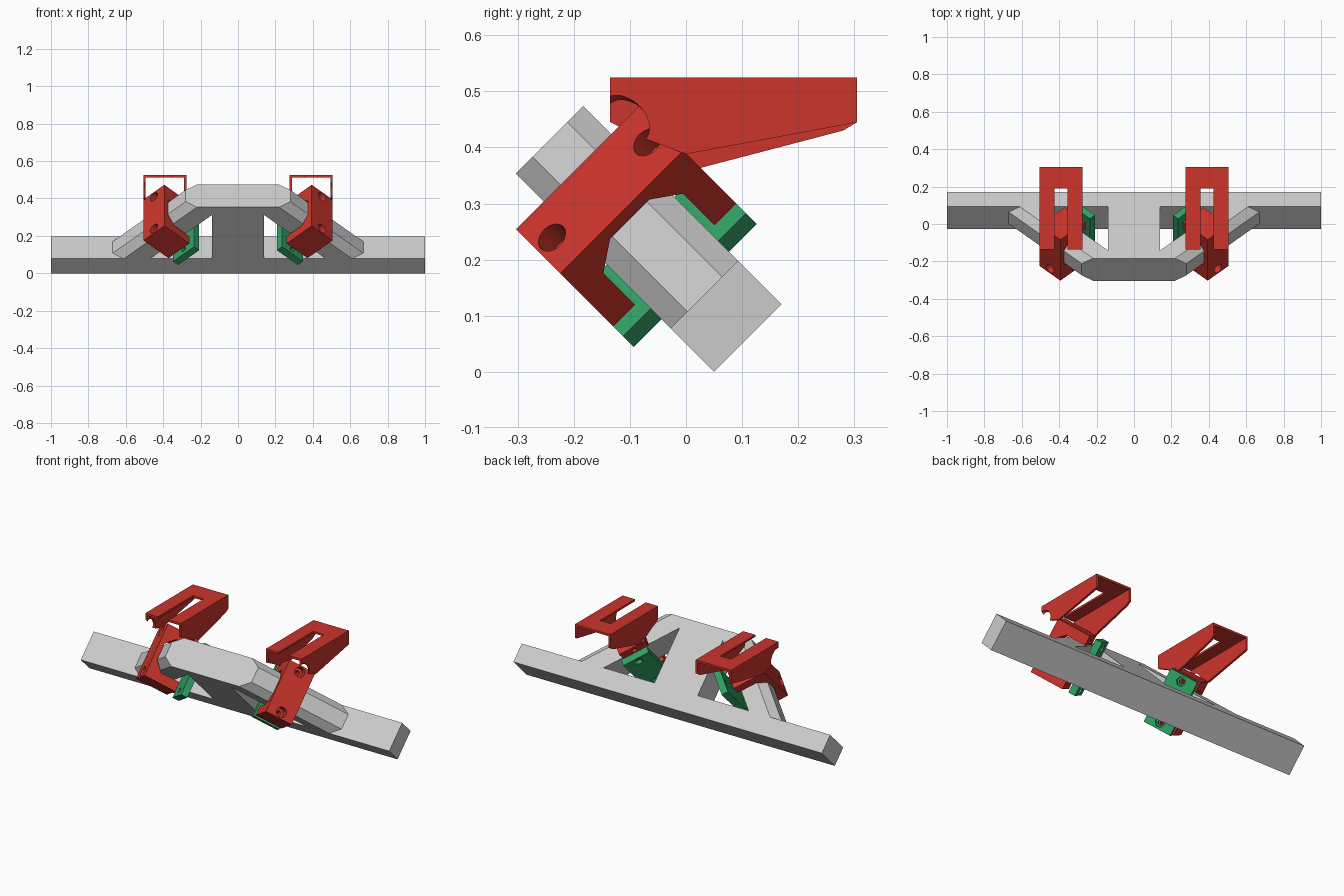
import bpy, bmesh, math
from mathutils import Vector, Matrix

if "Cube" in bpy.data.objects:
    bpy.data.objects.remove(bpy.data.objects["Cube"])

R2 = math.sqrt(0.5)

# Tilted working plane: x across, v up the slope, n through the thickness
def tilt(x, v, n):
    return Vector((x, 0.05 + R2 * (n - v), R2 * (v + n)))

def side(y, z, x):
    return Vector((x, y, z))

def flat(x, y, z):
    return Vector((x, y, z))

# Rectangle turned 45 degrees in the tilted plane (s = across strut, t = along)
def diamond(s0, s1, t0, t1):
    return [((s + t) / 2, (s - t) / 2) for s, t in
            ((s0, t0), (s1, t0), (s1, t1), (s0, t1))]

def rect(a0, a1, b0, b1):
    return [(a0, b0), (a1, b0), (a1, b1), (a0, b1)]

def finish(name, bm, colour=None):
    bmesh.ops.recalc_face_normals(bm, faces=bm.faces[:])
    me = bpy.data.meshes.new(name)
    bm.to_mesh(me)
    bm.free()
    ob = bpy.data.objects.new(name, me)
    bpy.context.collection.objects.link(ob)
    if colour:
        me.materials.append(colour)
    return ob

# Stack outlines at successive heights and skin them
def loft(name, layers, place, colour=None):
    bm = bmesh.new()
    rings = [[bm.verts.new(place(a, b, h)) for a, b in pts] for h, pts in layers]
    count = len(rings[0])
    for r0, r1 in zip(rings, rings[1:]):
        for i in range(count):
            j = (i + 1) % count
            bm.faces.new((r0[i], r0[j], r1[j], r1[i]))
    bm.faces.new(rings[0])
    bm.faces.new(rings[-1])
    return finish(name, bm, colour)

def prism(name, outline, h0, h1, place, colour=None):
    return loft(name, [(h0, outline), (h1, outline)], place, colour)

# Rods along the bolt direction, one per bolt position
BOLT_T, BOLTS = 0.076, (-0.035, 0.205)
def rods(name, radius, s0, s1, sides, which=BOLTS):
    bm = bmesh.new()
    axis = (tilt(1, 1, 0) - tilt(0, 0, 0)).normalized()
    rot = axis.to_track_quat('Z', 'Y').to_matrix().to_4x4()
    sm = (s0 + s1) / 2
    for n in which:
        c = tilt((sm + BOLT_T) / 2, (sm - BOLT_T) / 2, n)
        bmesh.ops.create_cone(bm, cap_ends=True, segments=sides, radius1=radius,
                              radius2=radius, depth=(s1 - s0) * R2,
                              matrix=Matrix.Translation(c) @ rot)
    return finish(name, bm)

def cut(ob, *cutters):
    for c in cutters:
        m = ob.modifiers.new("cut", 'BOOLEAN')
        m.operation, m.solver, m.object = 'DIFFERENCE', 'EXACT', c
        c.hide_render = True
        c.hide_set(True)

def mirror(ob):
    ob.modifiers.new("mirror", 'MIRROR').use_mirror_merge = False

def paint(name, rgb):
    m = bpy.data.materials.new(name)
    m.diffuse_color = (*rgb, 1)
    m.use_nodes = True
    m.node_tree.nodes["Principled BSDF"].inputs["Base Color"].default_value = m.diffuse_color
    return m

red = paint("red", (0.60, 0.035, 0.025))
green = paint("green", (0.03, 0.36, 0.13))

# Grey frame: base bar, centre web, chamfered arch
prism("base_bar", rect(-1, 1, 0, 0.11), 0, 0.17, tilt)
prism("centre_web", rect(-0.14, 0.14, 0.11, 0.44), 0, 0.17, tilt)

def arch(top, foot):
    half = [(0.14, 0.44), (0.47, 0.11), (foot, 0.11), (top, 0.5)]
    return half + [(-x, v) for x, v in reversed(half)]

inner, outer = arch(0.22, 0.61), arch(0.28, 0.67)
loft("arch", [(0, inner), (0.042, outer), (0.13, outer), (0.17, inner)], tilt)

# Clamp body with a channel for the strut and counterbored bolt holes
body = prism("clamp_body", diamond(0.556, 0.823, -0.035, 0.187), -0.07, 0.24, tilt, red)
narrow, wide = diamond(0.5, 0.715, -0.2, 0.4), diamond(0.5, 0.785, -0.2, 0.4)
channel = loft("channel_cutter", [(-0.015, narrow), (0.037, wide),
                                  (0.135, wide), (0.185, narrow)], tilt)
cut(body, channel,
    rods("bore_cutter", 0.014, 0.4, 0.9, 16),
    rods("counterbore_cutter", 0.028, 0.75, 0.9, 24))
mirror(body)

# Backing plate with hexagonal nut pockets
plate = prism("clamp_backing_plate", diamond(0.452, 0.506, -0.035, 0.187),
              -0.07, 0.24, tilt, green)
cut(plate, rods("plate_bore_cutter", 0.014, 0.4, 0.6, 16),
    rods("nut_cutter", 0.026, 0.4, 0.48, 6))
mirror(plate)

# Hollow arm: open underneath and at both ends, slotted on top
outer_side = [(-0.135, 0.525), (0.305, 0.525), (0.305, 0.445), (0.28, 0.44),
              (0.0, 0.388), (-0.085, 0.42), (-0.135, 0.445)]
inner_side = [(-0.135, 0.525), (0.305, 0.525), (0.305, 0.445), (0.28, 0.43),
              (0.02, 0.362), (-0.085, 0.42), (-0.135, 0.445)]
arm = loft("clamp_arm", [(0.276, inner_side), (0.288, inner_side),
                         (0.494, outer_side), (0.506, outer_side)], side, red)
cut(arm,
    prism("hollow_cutter", rect(0.288, 0.494, -0.3, 0.5), 0.2, 0.513, flat),
    prism("slot_cutter", rect(0.355, 0.425, -0.3, 0.19), 0.4, 0.6, flat),
    rods("bolt_clearance_cutter", 0.036, 0.76, 1.2, 24, BOLTS[1:]))
mirror(arm)
